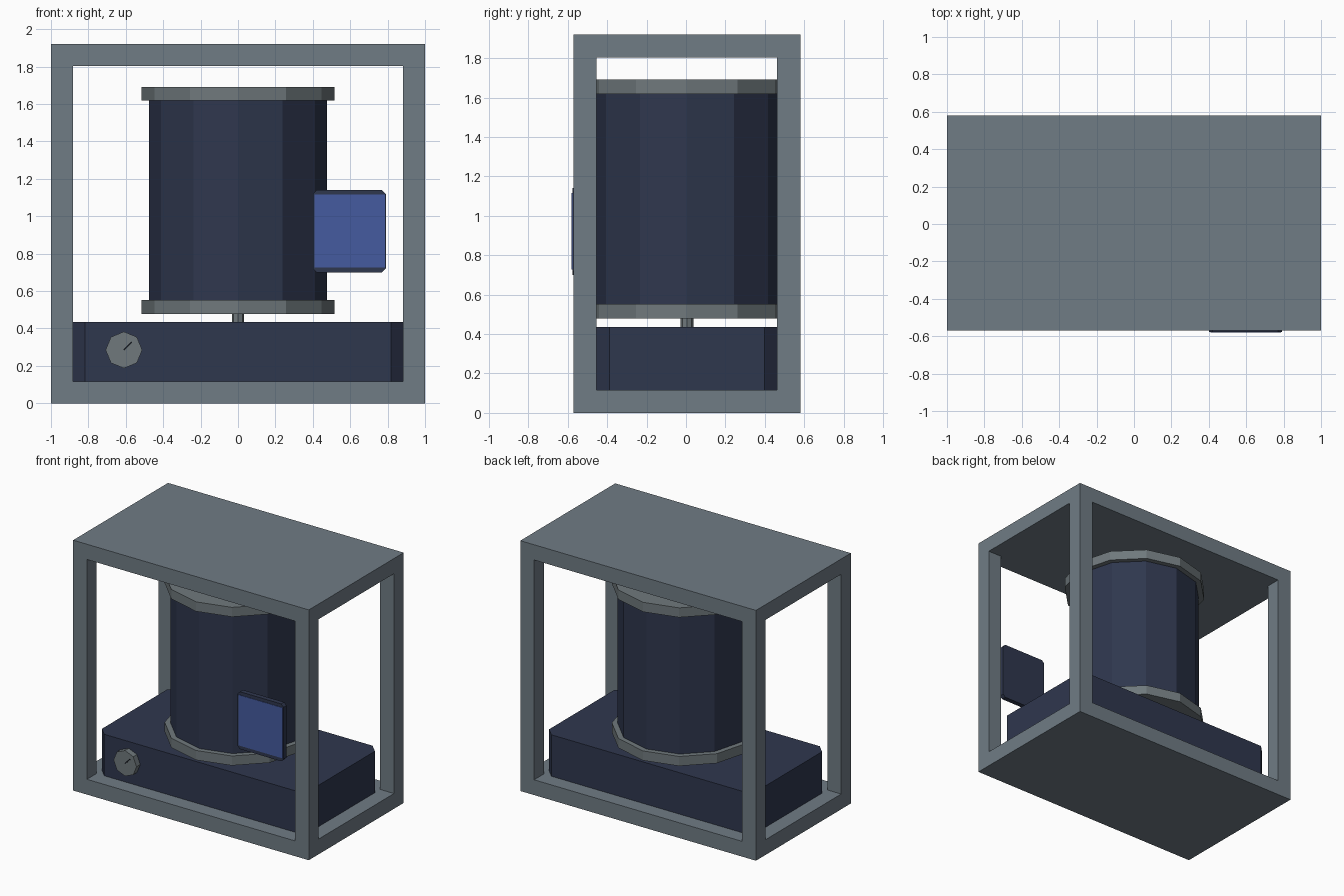
import bpy, bmesh
from math import pi
from mathutils import Matrix, Vector

if "Cube" in bpy.data.objects:
    bpy.data.objects.remove(bpy.data.objects["Cube"], do_unlink=True)


def material(name, r, g, b):
    m = bpy.data.materials.new(name)
    m.use_nodes = True
    m.diffuse_color = (r, g, b, 1)
    m.node_tree.nodes["Principled BSDF"].inputs["Base Color"].default_value = (r, g, b, 1)
    return m


steel = material("steel grey", 0.16, 0.20, 0.233)
metal = material("worn metal", 0.16, 0.19, 0.203)
navy = material("dark navy", 0.028, 0.038, 0.076)
blue = material("screen blue", 0.06, 0.105, 0.35)
black = material("pointer black", 0.008, 0.01, 0.014)


def make(name, bm, mat):
    mesh = bpy.data.meshes.new(name)
    bm.to_mesh(mesh)
    bm.free()
    mesh.materials.append(mat)
    ob = bpy.data.objects.new(name, mesh)
    bpy.context.collection.objects.link(ob)
    return ob


def box(name, low, high, mat, chamfer=0, axis=2):
    """Box between two corners; the edges along one axis may be chamfered."""
    low, high = Vector(low), Vector(high)
    bm = bmesh.new()
    bmesh.ops.create_cube(bm, size=1, matrix=Matrix.Translation((low + high) / 2)
                          @ Matrix.Diagonal((*(high - low), 1)))
    if chamfer:
        edges = [e for e in bm.edges
                 if abs((e.verts[0].co - e.verts[1].co).normalized()[axis]) > 0.9]
        bmesh.ops.bevel(bm, geom=edges, offset=chamfer, segments=1, affect='EDGES')
    return make(name, bm, mat)


def cylinder(name, center, radius, depth, sides, mat, rot=Matrix()):
    bm = bmesh.new()
    # Vertices lie on the main axes
    bmesh.ops.create_cone(bm, cap_ends=True, segments=sides, radius1=radius,
                          radius2=radius, depth=depth,
                          matrix=Matrix.Translation(center) @ rot)
    return make(name, bm, mat)


MID = 0.005            # depth centre of the machine
HALF = 0.575           # half depth of the frame
T = 0.117              # frame thickness
TOP = 1.92
X_IN, Y_IN = 1 - T, HALF - T

# Frame: solid block with an opening cut through each way
frame = box("frame", (-1, MID - HALF, 0), (1, MID + HALF, TOP), steel)
for half_x, half_y in ((X_IN, 1), (1.5, Y_IN)):
    cutter = box("frame_cutter", (-half_x, MID - half_y, T),
                 (half_x, MID + half_y, TOP - T), steel)
    cutter.hide_render = True
    mod = frame.modifiers.new("opening", 'BOOLEAN')
    mod.operation = 'DIFFERENCE'
    mod.solver = 'EXACT'
    mod.object = cutter
    bpy.context.view_layer.objects.active = frame
    bpy.ops.object.modifier_apply(modifier=mod.name)
    bpy.data.objects.remove(cutter, do_unlink=True)

# Base housing with chamfered upright corners
box("base_housing", (-X_IN, MID - Y_IN, T), (X_IN, MID + Y_IN, 0.435), navy, 0.065)

# Drum on its shaft, with a flange at each end
cylinder("shaft", (0, MID, 0.46), 0.033, 0.09, 8, metal)
cylinder("drum", (0, MID, 1.085), 0.475, 1.09, 12, navy)
for name, z in (("lower_flange", 0.515), ("upper_flange", 1.655)):
    cylinder(name, (0, MID, z), 0.515, 0.073, 12, metal)

# Control knob with its pointer
FRONT = MID - Y_IN
KNOB = Vector((-0.61, FRONT - 0.02, 0.285))
cylinder("control_knob", KNOB, 0.098, 0.05, 8, metal, Matrix.Rotation(pi / 2, 4, 'X'))
pointer = box("knob_pointer", (0, -0.028, -0.004), (0.06, -0.022, 0.004), black)
pointer.data.transform(Matrix.Translation(KNOB) @ Matrix.Rotation(-pi / 4, 4, 'Y'))

# Display panel with a thin screen plate
box("display_panel", (0.4, -0.577, 0.7), (0.79, -0.54, 1.14), navy, 0.02, axis=1)
box("display_screen", (0.41, -0.58, 0.727), (0.785, -0.576, 1.115), blue)
